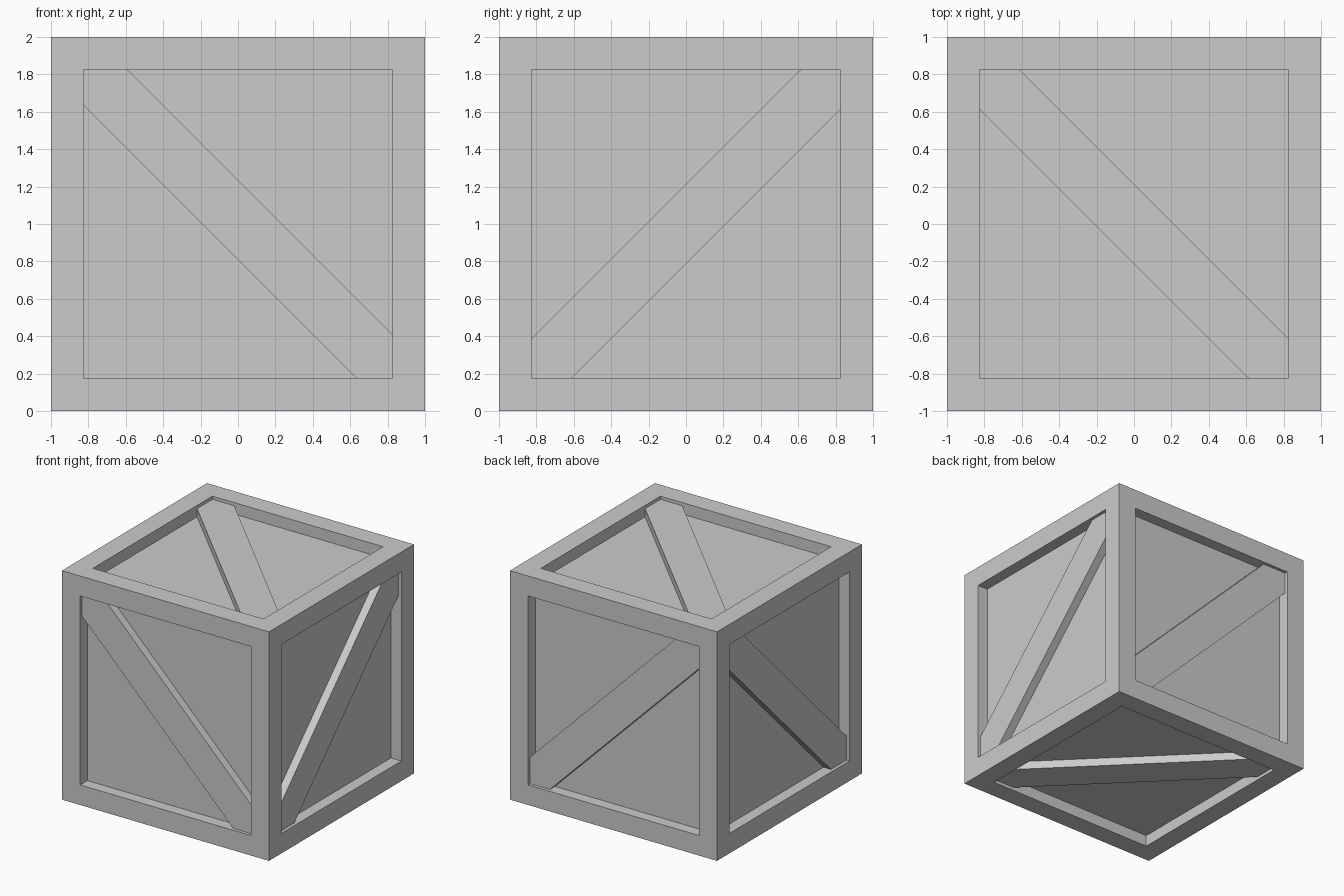
import bpy, bmesh
from mathutils import Matrix

if "Cube" in bpy.data.objects:
    bpy.data.objects.remove(bpy.data.objects["Cube"])

WINDOW = 0.825   # half size of the recessed window on each face
PANEL = 0.90     # panel distance from the crate centre
BRACE = 0.972    # outer face of the braces from the crate centre


def finish(bm, name):
    bmesh.ops.recalc_face_normals(bm, faces=bm.faces)
    mesh = bpy.data.meshes.new(name)
    bm.to_mesh(mesh)
    bm.free()
    obj = bpy.data.objects.new(name, mesh)
    bpy.context.collection.objects.link(obj)
    return obj


# Crate body: every cube face is inset to a frame and pushed in to a panel
bm = bmesh.new()
bmesh.ops.create_cube(bm, size=2, matrix=Matrix.Translation((0, 0, 1)))
panels = bm.faces[:]
bmesh.ops.inset_individual(bm, faces=panels, thickness=1 - WINDOW, use_even_offset=True)
pushed = bmesh.ops.extrude_discrete_faces(bm, faces=panels)["faces"]
for f in pushed:
    f.normal_update()
    bmesh.ops.translate(bm, verts=f.verts, vec=f.normal * (PANEL - 1))
finish(bm, "crate_body")


# Diagonal brace: a band clipped by the window corners, u + v between lo and hi
def brace(name, place, offset=0.0, half=0.212):
    w, lo, hi = WINDOW, offset - half, offset + half
    outline = [(-w, lo + w), (-w, w), (hi - w, w), (w, hi - w), (w, -w), (lo + w, -w)]
    bm = bmesh.new()
    inner, outer = [[bm.verts.new(place(u, v, d)) for u, v in outline]
                    for d in (PANEL - 0.01, BRACE)]
    bm.faces.new(inner)
    bm.faces.new(outer)
    for i in range(6):
        j = (i + 1) % 6
        bm.faces.new((inner[i], inner[j], outer[j], outer[i]))
    finish(bm, name)


# Opposite faces carry matching braces
for side, front, right, top in ((1, "back", "right", "top"), (-1, "front", "left", "bottom")):
    brace(front + "_brace", lambda u, v, d: (u, side * d, 1 + v), 0.022)
    brace(right + "_brace", lambda u, v, d: (side * d, -u, 1 + v))
    brace(top + "_brace", lambda u, v, d: (u, v, 1 + side * d))
